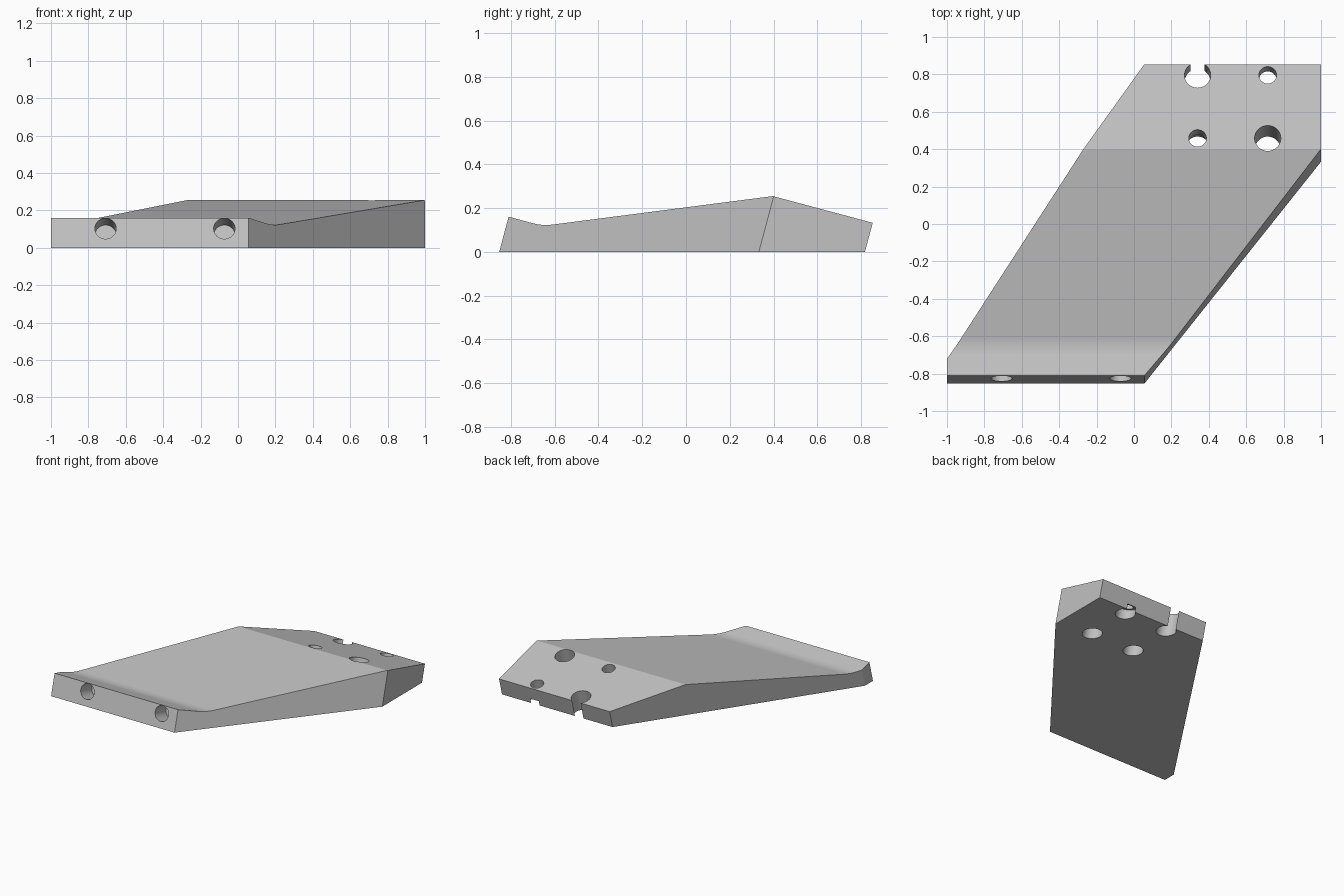
import bpy, bmesh, math
from mathutils import Vector

if "Cube" in bpy.data.objects:
    bpy.data.objects.remove(bpy.data.objects["Cube"])

TILT = math.radians(15)
UP = Vector((0, math.sin(TILT), math.cos(TILT)))      # lean of walls and plate holes
IN = Vector((0, math.cos(TILT), -math.sin(TILT)))     # square to the front face
LEAN = Vector((0, math.tan(TILT), 1))                 # lean per unit of height

grey = bpy.data.materials.new("plain grey")
grey.use_nodes = True
colour = (0.54, 0.54, 0.54, 1)
grey.diffuse_color = colour
grey.node_tree.nodes["Principled BSDF"].inputs["Base Color"].default_value = colour


def prism(name, points, sweep):
    """Closed solid made by sweeping a polygon along a vector."""
    bm = bmesh.new()
    face = bm.faces.new([bm.verts.new(p) for p in points])
    swept = bmesh.ops.extrude_face_region(bm, geom=[face])["geom"]
    bmesh.ops.translate(bm, vec=sweep,
                        verts=[v for v in swept if isinstance(v, bmesh.types.BMVert)])
    bmesh.ops.recalc_face_normals(bm, faces=bm.faces)
    mesh = bpy.data.meshes.new(name)
    bm.to_mesh(mesh)
    bm.free()
    mesh.materials.append(grey)
    obj = bpy.data.objects.new(name, mesh)
    bpy.context.collection.objects.link(obj)
    return obj


def rod(name, start, axis, length, radius, sides=48):
    """Round cutter starting at a point and running along an axis."""
    side = Vector((1, 0, 0))
    other = axis.cross(side)
    ring = []
    for i in range(sides):
        a = math.tau * i / sides
        ring.append(start + radius * (math.cos(a) * side + math.sin(a) * other))
    return prism(name, ring, axis * length)


def combine(target, tool, operation):
    tool.hide_render = True
    mod = target.modifiers.new(tool.name, "BOOLEAN")
    mod.operation = operation
    mod.solver = "EXACT"
    mod.object = tool
    bpy.context.view_layer.objects.active = target
    bpy.ops.object.modifier_apply(modifier=mod.name)
    bpy.data.objects.remove(tool)


# Plan outline on the ground, swept along the leaning direction
outline = [(-1, -0.854), (0.055, -0.854), (1, 0.333), (1, 0.818), (0.055, 0.818), (-1, -0.757)]
plate = prism("sloped_plate", [Vector((x, y, 0)) - 0.1 * LEAN for x, y in outline], LEAN * 0.6)

# Side profile: rear pad, ridge, long slope, soft valley, front lip
ridge, valley, lip = Vector((0.397, 0.255)), Vector((-0.655, 0.119)), Vector((-1.1, 0.238))
before = valley + (ridge - valley).normalized() * 0.045
after = valley + (lip - valley).normalized() * 0.045
bend = []
for i in range(6):
    t = i / 5
    bend.append((1 - t) ** 2 * before + 2 * t * (1 - t) * valley + t * t * after)
profile = [(-1.1, 0), (1.1, 0), (1.1, 0.067), ridge] + bend + [lip]
combine(plate, prism("profile", [(-1.2, y, z) for y, z in profile], Vector((2.4, 0, 0))), "INTERSECT")

# Rear holes: two wide ones and two narrow ones with a wide bore underneath
WIDE, NARROW = 0.07, 0.047
for x, y, top, radius in [(0.34, 0.797, 0.152, WIDE), (0.715, 0.459, 0.239, WIDE),
                          (0.715, 0.797, 0.152, NARROW), (0.34, 0.459, 0.239, NARROW)]:
    foot = Vector((x, y, top)) - LEAN * top
    start = foot - LEAN * 0.1
    combine(plate, rod("hole", start, UP, 0.6, radius), "DIFFERENCE")
    if radius == NARROW:
        depth = 0.1 + top - 0.1
        combine(plate, rod("bore", start, UP, depth / UP.z, WIDE), "DIFFERENCE")

# Slot opening the wide rear hole to the back edge
slot = [(0.303, 0.757), (0.377, 0.757), (0.377, 1), (0.303, 1)]
combine(plate, prism("slot", [Vector((x, y, 0)) - 0.1 * LEAN for x, y in slot], LEAN * 0.6), "DIFFERENCE")

# Blind holes in the front face
for x in (-0.708, -0.073):
    mouth = Vector((x, -0.854 + 0.103 * LEAN.y, 0.103))
    combine(plate, rod("front_hole", mouth - IN * 0.1, IN, 0.24, 0.057), "DIFFERENCE")

# Smooth bend and bores, crisp edges elsewhere
bpy.ops.object.select_all(action="DESELECT")
plate.select_set(True)
bpy.context.view_layer.objects.active = plate
bpy.ops.object.shade_smooth_by_angle(angle=math.radians(12))
weighted = plate.modifiers.new("weighted normals", "WEIGHTED_NORMAL")
weighted.keep_sharp = True
